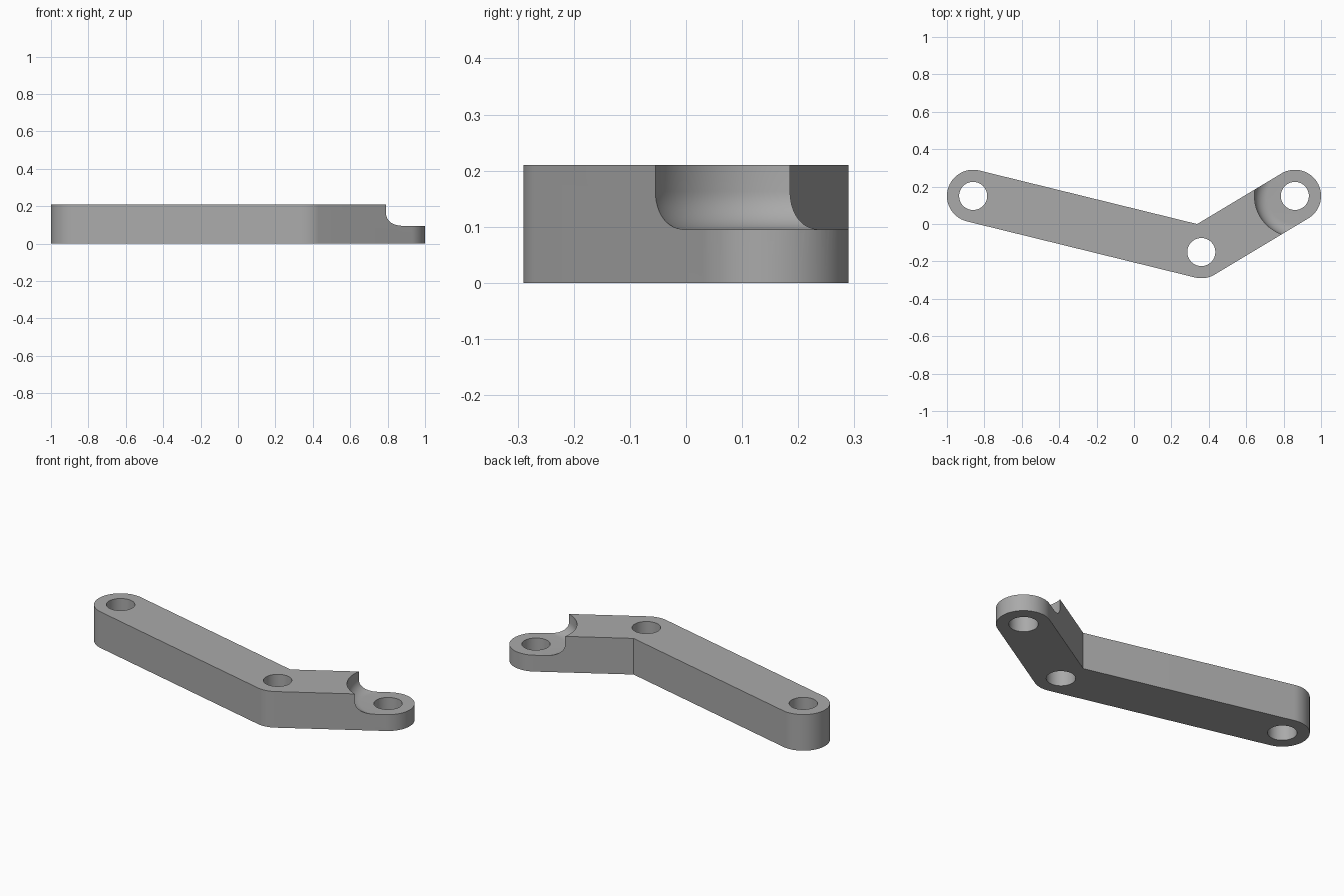
import bpy, bmesh, math
from mathutils import Vector

if "Cube" in bpy.data.objects:
    bpy.data.objects.remove(bpy.data.objects["Cube"], do_unlink=True)

# Pivot centres and main dimensions
LEFT_PIVOT, ELBOW, STEP_PIVOT = Vector((-0.86, 0.15)), Vector((0.36, -0.15)), Vector((0.86, 0.15))
RADIUS, HOLE, HEIGHT = 0.14, 0.075, 0.21
STEP_Z, STEP_RADIUS, FILLET = 0.095, 0.216, 0.068

steel = bpy.data.materials.new("plain grey")
steel.use_nodes = True
GREY = (0.4, 0.4, 0.4, 1)
steel.diffuse_color = GREY
steel.node_tree.nodes["Principled BSDF"].inputs["Base Color"].default_value = GREY


def polar(angle, radius):
    return Vector((math.cos(angle), math.sin(angle))) * radius


def arc(centre, start, end, radius, steps):
    return [centre + polar(start + (end - start) * i / steps, radius) for i in range(steps + 1)]


def make_object(name, bm):
    bmesh.ops.recalc_face_normals(bm, faces=bm.faces)
    mesh = bpy.data.meshes.new(name)
    bm.to_mesh(mesh)
    bm.free()
    mesh.materials.append(steel)
    obj = bpy.data.objects.new(name, mesh)
    bpy.context.collection.objects.link(obj)
    return obj


def prism(name, outline, bottom, top):
    bm = bmesh.new()
    face = bm.faces.new([bm.verts.new((p.x, p.y, bottom)) for p in outline])
    raised = bmesh.ops.extrude_face_region(bm, geom=[face])["geom"]
    verts = [v for v in raised if isinstance(v, bmesh.types.BMVert)]
    bmesh.ops.translate(bm, vec=(0, 0, top - bottom), verts=verts)
    return make_object(name, bm)


def lathe(name, profile, centre, steps):
    bm = bmesh.new()
    verts = [bm.verts.new((centre.x + p.x, centre.y, p.y)) for p in profile]
    edges = [bm.edges.new(pair) for pair in zip(verts, verts[1:])]
    bmesh.ops.spin(bm, geom=verts + edges, cent=(centre.x, centre.y, 0),
                   axis=(0, 0, 1), angle=math.tau, steps=steps)
    bmesh.ops.remove_doubles(bm, verts=bm.verts, dist=1e-5)
    return make_object(name, bm)


# Bent arm with rounded ends and a rounded outer elbow
quarter = math.pi / 2
long_dir = math.atan2(*(ELBOW - LEFT_PIVOT).yx)
short_dir = math.atan2(*(STEP_PIVOT - ELBOW).yx)
outline = arc(LEFT_PIVOT, long_dir + quarter, long_dir + 3 * quarter, RADIUS, 40)
outline += arc(ELBOW, long_dir - quarter, short_dir - quarter, RADIUS, 16)
outline += arc(STEP_PIVOT, short_dir - quarter, short_dir + quarter, RADIUS, 40)
half_bend = (short_dir - long_dir) / 2
outline.append(ELBOW + polar(long_dir + half_bend + quarter, RADIUS / math.cos(half_bend)))
arm = prism("bent_arm", outline, 0, HEIGHT)

# Filleted round cutter for the lowered end
above = HEIGHT + 0.1
fillet_centre = Vector((STEP_RADIUS - FILLET, STEP_Z + FILLET))
profile = [Vector((0, STEP_Z))] + arc(fillet_centre, -quarter, 0, FILLET, 12)
profile += [Vector((STEP_RADIUS, above)), Vector((0, above))]
cutters = [lathe("step_cutter", profile, STEP_PIVOT, 96)]

# Through holes at the three pivots
for name, pivot in (("left", LEFT_PIVOT), ("elbow", ELBOW), ("step", STEP_PIVOT)):
    circle = arc(pivot, 0, math.tau, HOLE, 64)[:-1]
    cutters.append(prism(name + "_hole_cutter", circle, -0.1, above))

bpy.context.view_layer.objects.active = arm
for cutter in cutters:
    cutter.hide_render = True
    cut = arm.modifiers.new(cutter.name, "BOOLEAN")
    cut.operation, cut.solver, cut.object = "DIFFERENCE", "EXACT", cutter
    bpy.ops.object.modifier_apply(modifier=cut.name)
for cutter in cutters:
    bpy.data.objects.remove(cutter, do_unlink=True)

# Smooth walls with crisp edges
bpy.ops.object.select_all(action="DESELECT")
arm.select_set(True)
bpy.ops.object.shade_smooth_by_angle(angle=math.radians(30))
